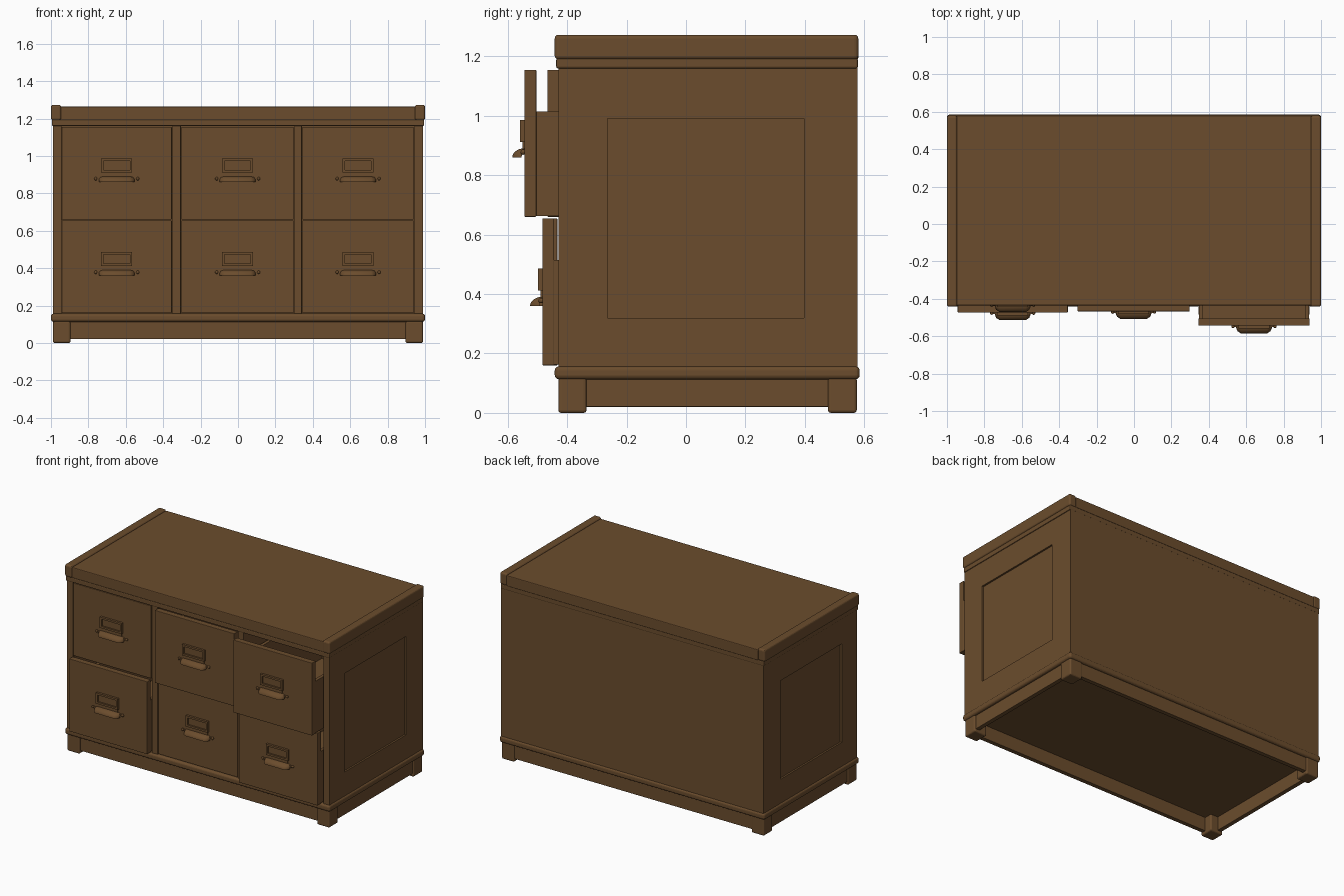
import bpy, bmesh, math

if "Cube" in bpy.data.objects:
    bpy.data.objects.remove(bpy.data.objects["Cube"])

wood = bpy.data.materials.new("brown_wood")
wood.diffuse_color = (0.147, 0.073, 0.026, 1)
wood.use_nodes = True
wood.node_tree.nodes["Principled BSDF"].inputs["Base Color"].default_value = wood.diffuse_color


def finish(name, bm, bevel=0.0, segs=2):
    bmesh.ops.recalc_face_normals(bm, faces=bm.faces)
    me = bpy.data.meshes.new(name)
    bm.to_mesh(me)
    bm.free()
    me.materials.append(wood)
    ob = bpy.data.objects.new(name, me)
    bpy.context.collection.objects.link(ob)
    if bevel:
        m = ob.modifiers.new("bevel", 'BEVEL')
        m.width, m.segments, m.limit_method = bevel, segs, 'ANGLE'
    return ob


def add_box(bm, x, y, z):
    """Add a box given (min, max) ranges."""
    vs = bmesh.ops.create_cube(bm, size=1)["verts"]
    for v in vs:
        v.co = [r[0] if c < 0 else r[1] for c, r in zip(v.co, (x, y, z))]


def box(name, x, y, z, bevel=0.003, segs=2):
    bm = bmesh.new()
    add_box(bm, sorted(x), sorted(y), sorted(z))
    return finish(name, bm, bevel, segs)


F, B = -0.43, 0.577      # carcass front and back

# ---- Carcass: sides with recessed panels, dividers, back ----
for s, tag in ((-1, "left"), (1, "right")):
    bm = bmesh.new()
    add_box(bm, sorted((s * 0.945, s * 0.99)), (F, B), (0.15, 1.165))
    face = max(bm.faces, key=lambda f: s * f.calc_center_median().x)
    bmesh.ops.inset_region(bm, faces=[face], thickness=0.1)
    for v in face.verts:
        v.co.y = -0.265 if v.co.y < 0.07 else 0.398
        v.co.z = 0.32 if v.co.z < 0.65 else 0.992
    r = bmesh.ops.extrude_face_region(bm, geom=[face])
    bmesh.ops.translate(bm, vec=(-s * 0.012, 0, 0),
                        verts=[g for g in r["geom"] if isinstance(g, bmesh.types.BMVert)])
    bmesh.ops.delete(bm, geom=[face] if face.is_valid else [], context='FACES_ONLY')
    finish("side_panel_" + tag, bm)
box("divider_left", (-0.35, -0.306), (F, B - 0.03), (0.15, 1.165))
box("divider_right", (0.301, 0.341), (F, B - 0.03), (0.15, 1.165))
box("back_panel", (-0.96, 0.96), (B - 0.03, B), (0.15, 1.165), 0)

# ---- Top: lower moulding, slab and raised end rails ----
box("top_moulding", (-0.995, 0.995), (-0.437, 0.579), (1.16, 1.194), 0.006)
box("top_slab", (-0.95, 0.95), (-0.435, 0.58), (1.19, 1.263), 0.005)
for s, tag in ((-1, "left"), (1, "right")):
    box("top_rail_" + tag, (s * 0.945, s), (-0.442, 0.58), (1.19, 1.273), 0.012, 3)

# ---- Base: rounded plinth, skirts, feet ----
box("plinth", (-1, 1), (-0.442, 0.585), (0.113, 0.157), 0.015, 4)
box("skirt_front", (-0.93, 0.93), (-0.42, -0.39), (0.02, 0.12))
box("skirt_back", (-0.93, 0.93), (0.537, 0.567), (0.02, 0.12))
for s, tag in ((-1, "left"), (1, "right")):
    box("skirt_" + tag, (s * 0.95, s * 0.98), (-0.40, 0.55), (0.02, 0.12))
    box("front_foot_" + tag, (s * 0.895, s * 0.99), (-0.43, -0.335), (0, 0.12), 0.01, 3)
    box("back_foot_" + tag, (s * 0.895, s * 0.99), (0.478, 0.575), (0, 0.12), 0.01, 3)


def pull(name, cx, y, z):
    """Label frame, back plate and cup handle; y is the drawer face, z the cup's lower edge."""
    bm = bmesh.new()
    # label frame made of four bars, with a card behind
    hw, t, lo, hi = 0.083, 0.013, z + 0.052, z + 0.126
    add_box(bm, (cx - hw, cx + hw), (y - 0.015, y + 0.004), (hi - t, hi))
    add_box(bm, (cx - hw, cx + hw), (y - 0.015, y + 0.004), (lo, lo + t))
    for s in (-1, 1):
        add_box(bm, sorted((cx + s * (hw - t), cx + s * hw)), (y - 0.015, y + 0.004),
                (lo + t, hi - t))
    add_box(bm, (cx - 0.075, cx + 0.075), (y - 0.004, y + 0.004), (lo + 0.005, hi - 0.005))
    # fixing plate with small ears
    add_box(bm, (cx - 0.075, cx + 0.075), (y - 0.006, y + 0.004), (z + 0.02, lo + 0.005))
    add_box(bm, (cx - 0.112, cx + 0.112), (y - 0.008, y + 0.004), (z + 0.012, z + 0.023))
    for s in (-1, 1):
        r = bmesh.ops.create_uvsphere(bm, u_segments=10, v_segments=6, radius=0.009)
        for v in r["verts"]:
            v.co.x += cx + s * 0.112
            v.co.y += y - 0.004
            v.co.z += z + 0.018
    finish(name + "_label_frame", bm)
    # cup: quarter-round shell swept across, shrinking at the ends
    bm = bmesh.new()
    rings, n = [], 8
    for x, k in ((-0.096, 0.3), (-0.088, 0.72), (-0.07, 1), (0.07, 1), (0.088, 0.72), (0.096, 0.3)):
        ring = []
        for rad, hgt, rng in ((0.042, 0.031, range(n + 1)), (0.036, 0.025, range(n, -1, -1))):
            for i in rng:
                a = math.pi / 2 * i / n
                ring.append(bm.verts.new((cx + x, y - rad * k * math.sin(a) + 0.001,
                                          z + hgt * (0.4 + 0.6 * k) * math.cos(a))))
        rings.append(ring)
    for a, b in zip(rings, rings[1:]):
        for i in range(len(a)):
            j = (i + 1) % len(a)
            bm.faces.new((a[i], a[j], b[j], b[i]))
    bm.faces.new(rings[0])
    bm.faces.new(rings[-1])
    ob = finish(name + "_cup_handle", bm)
    for p in ob.data.polygons:
        p.use_smooth = len(p.vertices) == 4
    ob.data.set_sharp_from_angle(angle=math.radians(40))


def drawer(name, x0, x1, y, z0):
    """Open box with a taller front, pulled so that the face is at y."""
    box(name + "_front", (x0, x1), (y, y + 0.04), (z0, z0 + 0.495), 0.003)
    bm = bmesh.new()
    a, b, yb, top = x0 + 0.003, x1 - 0.003, y + 0.94, z0 + 0.355
    add_box(bm, (a, a + 0.022), (y + 0.035, yb), (z0 + 0.003, top))
    add_box(bm, (b - 0.022, b), (y + 0.035, yb), (z0 + 0.003, top))
    add_box(bm, (a + 0.022, b - 0.022), (yb - 0.022, yb), (z0 + 0.003, top))
    add_box(bm, (a + 0.022, b - 0.022), (y + 0.035, yb - 0.022), (z0 + 0.003, z0 + 0.025))
    finish(name + "_box", bm)
    pull(name, (x0 + x1) / 2, y, z0 + 0.2)


# ---- Six drawers, each opened by a different amount ----
columns = (("left", -0.943, -0.354, -0.473, -0.430),
           ("middle", -0.302, 0.298, -0.428, -0.467),
           ("right", 0.345, 0.939, -0.484, -0.544))
for tag, x0, x1, y_low, y_high in columns:
    drawer("lower_drawer_" + tag, x0, x1, y_low, 0.16)
    drawer("upper_drawer_" + tag, x0, x1, y_high, 0.66)
